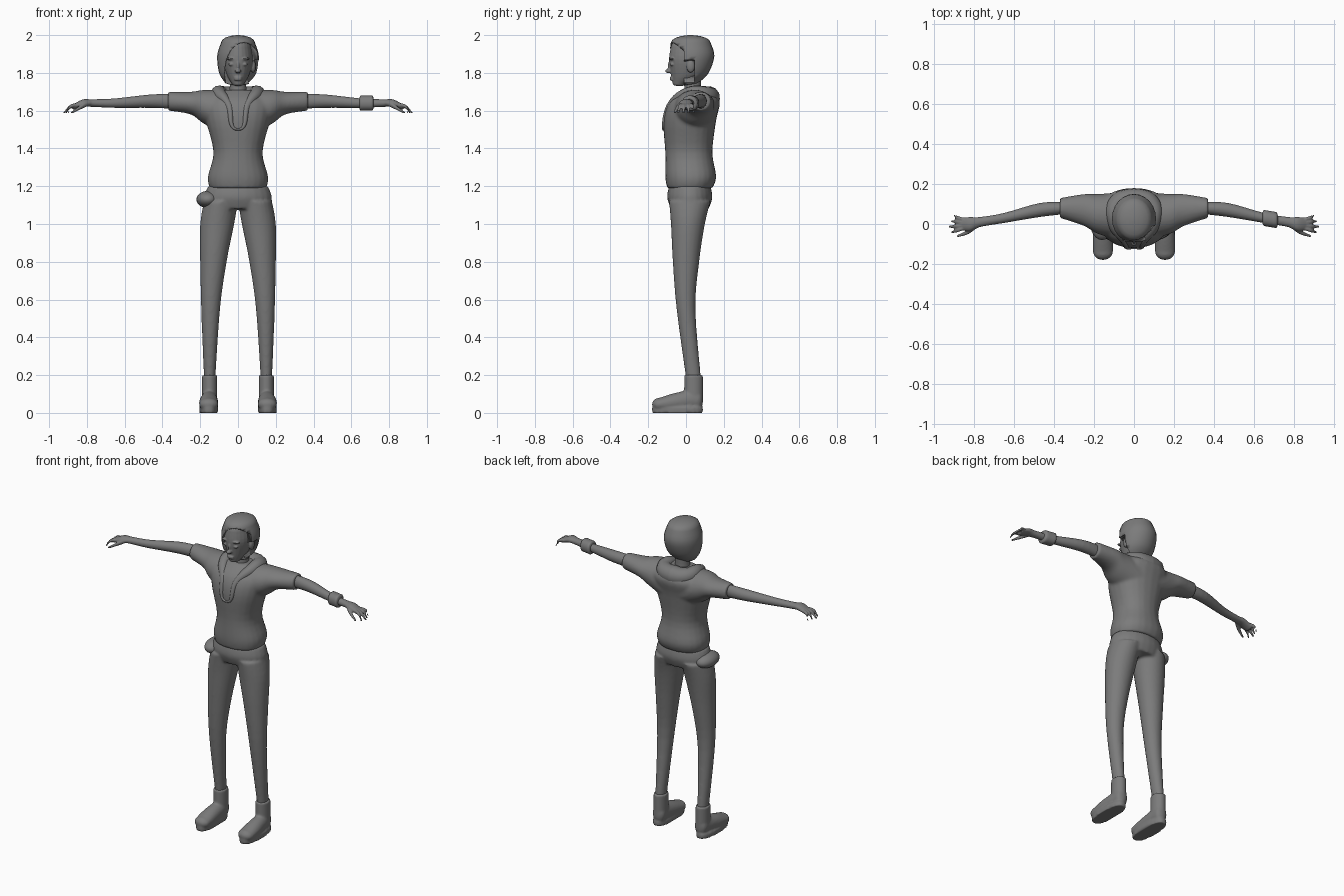
import bpy, bmesh, math

cube = bpy.data.objects.get("Cube")
if cube:
    bpy.data.objects.remove(cube)

grey = bpy.data.materials.new("plain grey")
grey.use_nodes = True
grey.diffuse_color = (0.2, 0.2, 0.2, 1)
grey.node_tree.nodes["Principled BSDF"].inputs["Base Color"].default_value = grey.diffuse_color


def hermite(start, end, slope_in, slope_out, u):
    gap = end - start
    return start + u * (slope_in + u * (3 * gap - 2 * slope_in - slope_out
                                        + u * (slope_in + slope_out - 2 * gap)))


def smooth_sections(keys, steps=4):
    """Pass a smooth curve through the key sections."""
    padded = [keys[0], *keys, keys[-1]]
    rows = []
    for group in zip(padded, padded[1:], padded[2:], padded[3:]):
        for step in range(steps):
            rows.append([hermite(start, end, (end - before) / 2, (after - start) / 2, step / steps)
                         for before, start, end, after in zip(*group)])
    return rows + [list(keys[-1])]


def dome_sections(section, height, steps=4):
    """Shrinking sections that round off an end; a signed height gives the direction."""
    rows = []
    for step in range(1, steps + 1):
        angle = step / (steps + 0.3) * math.pi / 2
        t, a, b, radius_a, radius_b = section
        shrink = math.cos(angle)
        rows.append([t + height * math.sin(angle), a, b, radius_a * shrink, radius_b * shrink])
    return rows


def loft(bm, axis, keys, start_dome=0, end_dome=0, both=False, power=1, sides=24):
    """Closed skin over oval sections: (position, centre a, centre b, radius a, radius b)."""
    rows = smooth_sections(keys)
    if start_dome:
        rows = dome_sections(rows[0], -start_dome)[::-1] + rows
    if end_dome:
        rows += dome_sections(rows[-1], end_dome)
    for mirror in (1, -1) if both else (1,):
        rings = []
        for t, a, b, radius_a, radius_b in rows:
            ring = []
            for i in range(sides):
                angle = math.tau * i / sides
                c, s = math.cos(angle), math.sin(angle)
                co = [a + radius_a * math.copysign(abs(c) ** power, c),
                      b + radius_b * math.copysign(abs(s) ** power, s)]
                co.insert("xyz".index(axis), t)
                co[0] *= mirror
                ring.append(bm.verts.new(co))
            rings.append(ring)
        for low, high in zip(rings, rings[1:]):
            for i in range(sides):
                bm.faces.new((low[i - 1], low[i], high[i], high[i - 1]))
        bm.faces.new(rings[0])
        bm.faces.new(rings[-1])


def trunk(bm, keys, **options):
    """Upright skin from (height, half width, front, back)."""
    loft(bm, "z", [(z, 0, (front + back) / 2, half, (back - front) / 2)
                   for z, half, front, back in keys], **options)


def limb(bm, keys, **options):
    """Round sideways skin on both sides from (x, y, z, radius)."""
    loft(bm, "x", [(*point, radius, radius) for *point, radius in keys],
         start_dome=keys[0][-1], end_dome=keys[-1][-1], both=True, **options)


def ball(bm, centre, size, both=False):
    for mirror in (1, -1) if both else (1,):
        made = bmesh.ops.create_uvsphere(bm, u_segments=24, v_segments=16, radius=1)["verts"]
        bmesh.ops.scale(bm, vec=size, verts=made)
        bmesh.ops.translate(bm, vec=(centre[0] * mirror, *centre[1:]), verts=made)


def part(name, bm, voxel=0, softening=4):
    """Turn skins into an object, optionally fused into one surface."""
    bmesh.ops.recalc_face_normals(bm, faces=bm.faces)
    for face in bm.faces:
        face.smooth = True
    mesh = bpy.data.meshes.new(name)
    bm.to_mesh(mesh)
    bm.free()
    mesh.materials.append(grey)
    ob = bpy.data.objects.new(name, mesh)
    bpy.context.collection.objects.link(ob)
    if voxel:
        fuse = ob.modifiers.new("fuse", "REMESH")
        fuse.mode, fuse.voxel_size, fuse.use_smooth_shade = "VOXEL", voxel, True
        soften = ob.modifiers.new("soften", "SMOOTH")
        soften.factor, soften.iterations = 0.5, softening
    return ob


# Jacket: body and sleeves
bm = bmesh.new()
trunk(bm, [(1.19, .15, -.1, .14), (1.25, .16, -.11, .16), (1.38, .13, -.11, .14),
           (1.55, .17, -.12, .16), (1.65, .18, -.09, .18), (1.71, .1, -.02, .14)], power=.9)
loft(bm, "x", [(.06, .04, 1.59, .12, .12), (.18, .05, 1.62, .1, .09),
               (.25, .07, 1.64, .08, .06), (.37, .08, 1.65, .05, .05)], both=True)
part("jacket", bm, voxel=.008, softening=8)

# Hood: a thick roll behind the neck thinning into the lapels
side = [(.08, .1, 1.68, .05), (.1, .03, 1.69, .04), (.05, -.08, 1.63, .02)]
path = [(0, .12, 1.67, .06), *side, (0, -.12, 1.5, .005)]
path += [(-x, y, z, radius) for x, y, z, radius in reversed(side)]
curve = bpy.data.curves.new("hood", "CURVE")
curve.dimensions, curve.bevel_depth, curve.bevel_resolution = "3D", 1, 4
spline = curve.splines.new("BEZIER")
spline.bezier_points.add(len(path) - 1)
spline.use_cyclic_u = True
for point, (*place, radius) in zip(spline.bezier_points, path):
    point.co, point.radius = place, radius
    point.handle_left_type = point.handle_right_type = "AUTO"
curve.materials.append(grey)
bpy.context.collection.objects.link(bpy.data.objects.new("hood", curve))

# Trousers: hips and legs
bm = bmesh.new()
trunk(bm, [(1.08, .17, -.08, .12), (1.14, .18, -.1, .14), (1.2, .16, -.09, .13)])
loft(bm, "z", [(.18, .15, .04, .03, .04), (.55, .145, 0, .05, .05), (.8, .13, 0, .07, .07),
               (1, .11, .01, .09, .09), (1.12, .09, .02, .09, .11)], both=True)
part("trousers", bm, voxel=.008, softening=6)

# Small pouch on the right hip
bm = bmesh.new()
ball(bm, (-.16, .01, 1.13), (.06, .09, .045))
part("hip_pouch", bm)

# Shoes: foot, ankle shaft and flat sole
bm = bmesh.new()
loft(bm, "y", [(-.14, .155, .045, .05, .035), (-.06, .155, .055, .05, .05),
               (.06, .15, .07, .04, .06)], start_dome=.04, end_dome=.03, both=True)
loft(bm, "z", [(.05, .15, .04, .04, .05), (.2, .15, .04, .04, .05)], both=True)
loft(bm, "z", [(0, .155, -.045, .05, .135), (.03, .155, -.045, .05, .135)], both=True, power=.8)
part("shoes", bm, voxel=.007, softening=3)

# Arms, palms and fingers
bm = bmesh.new()
loft(bm, "x", [(.34, .08, 1.65, .03, .04), (.47, .07, 1.65, .035, .035), (.65, .03, 1.64, .025, .025),
               (.77, .01, 1.64, .025, .02), (.82, 0, 1.64, .035, .02), (.87, 0, 1.62, .03, .015)],
     end_dome=.01, both=True)
for finger in range(4):
    spread = (finger - 1.5) * .016
    reach = .92 - .012 * abs(finger - 1)
    limb(bm, [(.86, spread, 1.63, .01), (.89, spread * 1.4, 1.62, .01), (reach, spread * 1.7, 1.59, .006)])
limb(bm, [(.79, -.01, 1.64, .014), (.83, -.04, 1.62, .012), (.88, -.06, 1.59, .006)])
part("arms_and_hands", bm, voxel=.0045, softening=2)

# Cuff on the left wrist
bm = bmesh.new()
loft(bm, "x", [(.65, .03, 1.64, .04, .04), (.71, .02, 1.64, .04, .04)],
     start_dome=.01, end_dome=.01, power=.9)
part("wrist_cuff", bm)

# Head: skull, neck, nose, lips, brows and ears
bm = bmesh.new()
trunk(bm, [(1.74, .03, -.07, 0), (1.79, .06, -.08, .09), (1.87, .08, -.09, .12),
           (1.94, .07, -.08, .11)], start_dome=.01, end_dome=.04)
trunk(bm, [(1.62, .06, -.04, .1), (1.7, .045, -.01, .08), (1.8, .045, -.01, .08)])
ball(bm, (0, -.09, 1.81), (.016, .02, .012))
ball(bm, (0, -.08, 1.835), (.01, .017, .035))
for lip_height in (1.765, 1.775):
    ball(bm, (0, -.075, lip_height), (.022, .012, .006))
ball(bm, (.035, -.075, 1.875), (.028, .014, .007), both=True)
ball(bm, (.035, -.075, 1.845), (.017, .01, .008), both=True)
ball(bm, (.08, .025, 1.835), (.014, .022, .034), both=True)
part("head", bm, voxel=.004, softening=3)

# Bob hair, with the face and the left ear cut free
bm = bmesh.new()
trunk(bm, [(1.75, .07, -.05, .07), (1.8, .1, -.08, .12), (1.89, .11, -.095, .15),
           (1.96, .09, -.08, .13)], start_dome=.015, end_dome=.04)
hair = part("bob_hair", bm)
openings = {"face_cutter": [(-.3, .03, 1.8, .1, .16), (-.01, .03, 1.8, .1, .16)],
            "ear_cutter": [(-.3, .1, 1.79, .05, .08), (.045, .1, 1.79, .05, .08)]}
for name, keys in openings.items():
    bm = bmesh.new()
    loft(bm, "y", keys, sides=48)
    cutter = part(name, bm)
    cutter.hide_render = True
    cutter.hide_set(True)
    cut = hair.modifiers.new(name, "BOOLEAN")
    cut.operation, cut.object = "DIFFERENCE", cutter
bpy.context.view_layer.objects.active = hair
hair.select_set(True)
bpy.ops.object.shade_smooth_by_angle(angle=math.radians(40))
